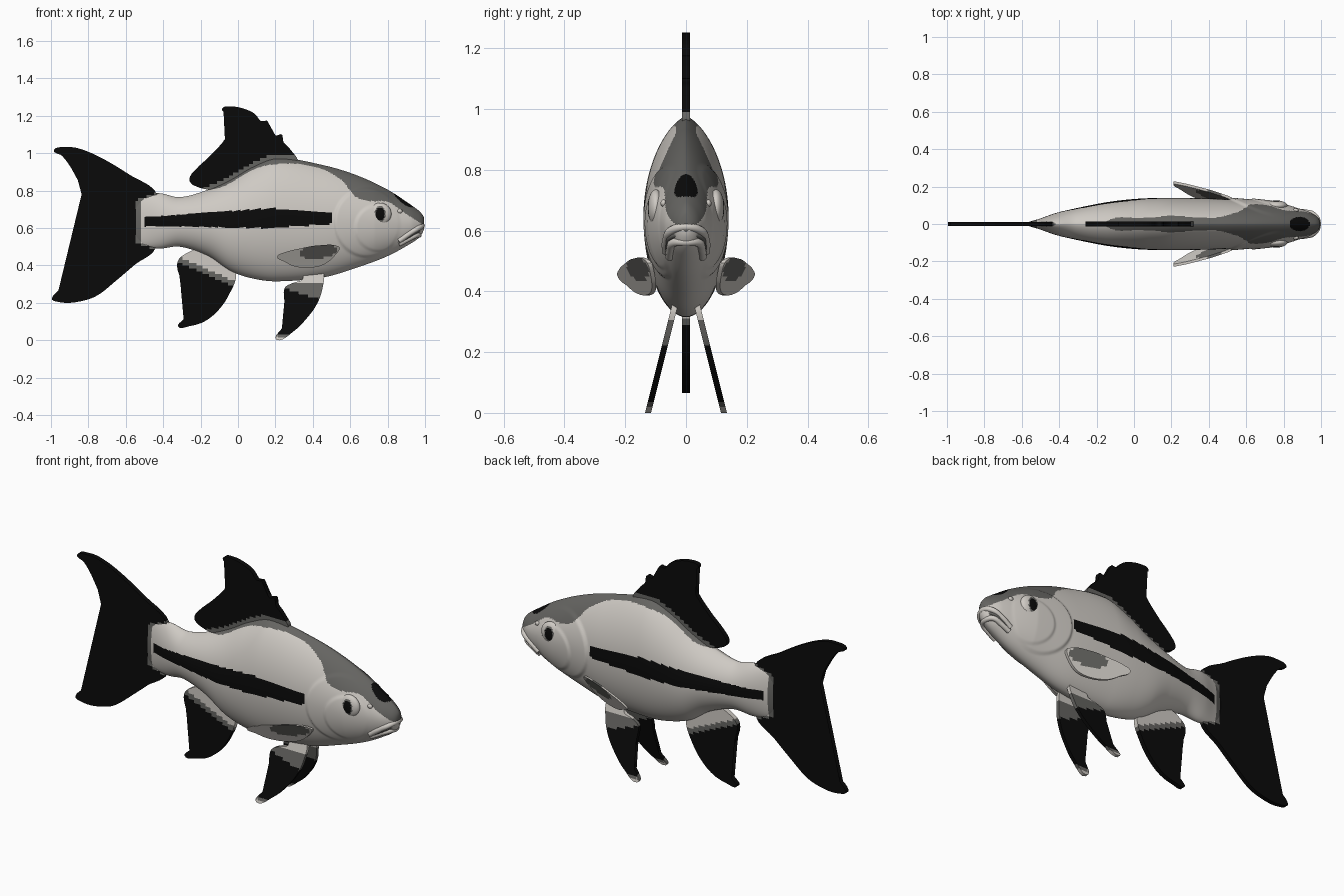
import bpy
import bmesh
import math
from mathutils import Matrix, Vector

start_cube = bpy.data.objects.get("Cube")
if start_cube:
    bpy.data.objects.remove(start_cube, do_unlink=True)


def make_material(name, colour):
    material = bpy.data.materials.new(name)
    material.use_nodes = True
    rgba = (*colour, 1)
    material.diffuse_color = rgba
    shader = material.node_tree.nodes["Principled BSDF"]
    shader.inputs["Base Color"].default_value = rgba
    shader.inputs["Roughness"].default_value = 0.6
    return material


LIGHT, GREY, BLACK = range(3)
palette = [
    make_material("pale_scales", (0.62, 0.59, 0.55)),
    make_material("dark_grey", (0.13, 0.128, 0.12)),
    make_material("black", (0.003, 0.003, 0.003)),
]


def finish(name, bm, colour_rule):
    """Turn a bmesh into a smooth object, colouring each face by its centre."""
    bmesh.ops.recalc_face_normals(bm, faces=bm.faces[:])
    for face in bm.faces:
        face.material_index = colour_rule(face.calc_center_median())
    mesh = bpy.data.meshes.new(name)
    bm.to_mesh(mesh)
    bm.free()
    obj = bpy.data.objects.new(name, mesh)
    bpy.context.collection.objects.link(obj)
    for material in palette:
        mesh.materials.append(material)
    smooth(obj)
    return obj


def smooth(obj):
    bpy.ops.object.select_all(action="DESELECT")
    obj.select_set(True)
    bpy.context.view_layer.objects.active = obj
    bpy.ops.object.shade_smooth_by_angle(angle=math.radians(40))


def sample(table, x):
    """Smoothly interpolate every column of a table keyed on its first one."""
    last = len(table) - 1
    x = min(max(x, table[0][0]), table[last][0])
    i = next(k for k in range(last) if x <= table[k + 1][0])
    a, b = table[i], table[i + 1]
    before, after = table[max(i - 1, 0)], table[min(i + 2, last)]
    step = b[0] - a[0]
    t = (x - a[0]) / step
    values = []
    for c in range(1, len(a)):
        slope_a = (b[c] - before[c]) / (b[0] - before[0]) * step
        slope_b = (after[c] - a[c]) / (after[0] - a[0]) * step
        bend = (1 - t) * slope_a * t * (1 - t) - t * slope_b * t * (1 - t)
        ease = t * t * (3 - 2 * t)
        values.append(a[c] + (b[c] - a[c]) * ease + bend)
    return values


# Body stations: position along the body, top, bottom, half width
stations = [
    (-0.56, 0.74, 0.53, 0.012), (-0.5, 0.775, 0.5, 0.03),
    (-0.42, 0.786, 0.49, 0.058), (-0.31, 0.765, 0.5, 0.084),
    (-0.16, 0.805, 0.45, 0.114), (-0.04, 0.86, 0.37, 0.13),
    (0.08, 0.93, 0.33, 0.138), (0.21, 0.975, 0.315, 0.14),
    (0.46, 0.935, 0.337, 0.134), (0.64, 0.88, 0.39, 0.12),
    (0.8, 0.805, 0.45, 0.1), (0.92, 0.727, 0.515, 0.072),
    (0.97, 0.69, 0.55, 0.046), (0.987, 0.67, 0.575, 0.03),
    (0.995, 0.655, 0.595, 0.014),
]
# Lower edge of the dark back
back_edge = [
    (-0.4, 0.79), (-0.1, 0.815), (0.1, 0.92), (0.28, 0.945), (0.45, 0.915),
    (0.56, 0.85), (0.62, 0.775), (0.7, 0.745), (0.8, 0.74), (0.9, 0.675),
    (1, 0.61),
]


def clamp(value):
    return min(max(value, 0), 1)


def skin_y(x, z):
    """Half width of the body at a height, with raised gill covers."""
    top, bottom, width = sample(stations, x)
    u = max(-1, min(1, (2 * z - top - bottom) / (top - bottom)))
    side = math.sqrt(1 - u * u)
    y = width * side ** (1.35 if u > 0 else 1.05)
    fade = clamp((0.88 - x) / 0.15) * side
    gill = 1 - math.hypot((x - 0.69) / 0.18, (z - 0.63) / 0.19)
    cheek = 1 - math.hypot((x - 0.75) / 0.13, (z - 0.6) / 0.13)
    return y + fade * (0.01 * clamp(gill / 0.07) + 0.006 * clamp(cheek / 0.1))


def tail_colour(p):
    edge = -0.52 + 0.4 * max(0, abs(p.z - 0.635) / 0.15 - 0.75)
    if p.x > edge:
        return LIGHT
    return GREY if p.x > edge - 0.025 else BLACK


def body_colour(p):
    if p.x < -0.4:
        base = tail_colour(p)
        if base != LIGHT:
            return base
    # Nose patch
    if p.z > 0.67 and math.hypot((p.x - 0.885) / 0.055, p.y / 0.038) < 1:
        return BLACK
    # Side stripe
    middle = 0.635 + 0.018 * clamp((p.x + 0.5) / 0.7)
    half = 0.027 + 0.024 * clamp((p.x + 0.4) / 0.5) - 0.02 * clamp((p.x - 0.2) / 0.3)
    if -0.5 < p.x < 0.5 and abs(p.z - middle) < half:
        return BLACK
    return GREY if p.z > sample(back_edge, p.x)[0] else LIGHT


# Body
bm = bmesh.new()
around, along = 192, 230
rings = []
for i in range(along + 1):
    x = stations[0][0] + (stations[-1][0] - stations[0][0]) * i / along
    top, bottom, width = sample(stations, x)
    ring = []
    for j in range(around):
        angle = math.tau * j / around
        z = (top + bottom) / 2 + (top - bottom) / 2 * math.cos(angle)
        y = math.copysign(skin_y(x, z), math.sin(angle))
        ring.append(bm.verts.new((x, y, z)))
    rings.append(ring)
for a, b in zip(rings, rings[1:]):
    for j in range(around):
        k = (j + 1) % around
        bm.faces.new((a[j], a[k], b[k], b[j]))
bm.faces.new(rings[0])
bm.faces.new(rings[-1])
finish("body", bm, body_colour)


def smooth_loop(points, steps=5):
    """Closed smooth curve through the given outline points."""
    pts = [Vector(p) for p in points]
    n = len(pts)
    result = []
    for i in range(n):
        before, a, b, after = (pts[(i + k) % n] for k in (-1, 0, 1, 2))
        reach = (b - a).length
        out_a = (b - before).normalized() * reach
        out_b = (after - a).normalized() * reach
        for s in range(steps):
            t = s / steps
            ease = t * t * (3 - 2 * t)
            bend = t * (1 - t)
            result.append(a.lerp(b, ease) + bend * ((1 - t) * out_a - t * out_b))
    return result


def fin(name, points, thick, colour_rule, lean=lambda x, z: 0):
    """Flat fin: filled outline, sliced into a fine grid, thickened and leaned."""
    bm = bmesh.new()
    outline = [bm.verts.new((p.x, 0, p.y)) for p in smooth_loop(points)]
    bmesh.ops.triangulate(bm, faces=[bm.faces.new(outline)])
    for axis in (0, 2):
        values = [v.co[axis] for v in bm.verts]
        low, high = min(values), max(values)
        normal = Vector((axis == 0, 0, axis == 2))
        count = int((high - low) / 0.015)
        for i in range(1, count):
            cut = normal * (low + (high - low) * i / count)
            bmesh.ops.bisect_plane(bm, geom=bm.verts[:] + bm.edges[:] + bm.faces[:],
                                   plane_co=cut, plane_no=normal)
    old = bm.verts[:]
    grown = bmesh.ops.extrude_face_region(bm, geom=bm.faces[:])["geom"]
    for v in old:
        v.co.y = -thick
    for v in grown:
        if isinstance(v, bmesh.types.BMVert):
            v.co.y = thick
    for v in bm.verts:
        v.co.y += lean(v.co.x, v.co.z)
    finish(name, bm, colour_rule)


# Tail fin
fin("tail_fin", [
    (-0.43, 0.775), (-0.58, 0.885), (-0.74, 0.98), (-0.85, 1.025), (-0.92, 1.033),
    (-0.985, 1.016), (-0.94, 0.985), (-0.885, 0.91), (-0.84, 0.82), (-0.765, 0.636),
    (-0.83, 0.5), (-0.87, 0.39), (-0.92, 0.3), (-0.995, 0.225), (-0.95, 0.203),
    (-0.87, 0.203), (-0.76, 0.235), (-0.65, 0.32), (-0.55, 0.405), (-0.44, 0.495),
], 0.012, tail_colour)

# Dorsal fin
fin("dorsal_fin", [
    (0.315, 0.95), (0.28, 1.02), (0.235, 1.07), (0.235, 1.1), (0.2, 1.095),
    (0.165, 1.135), (0.155, 1.175), (0.13, 1.165), (0.09, 1.21), (0.04, 1.235),
    (-0.03, 1.25), (-0.085, 1.238), (-0.05, 1.2), (-0.045, 1.14), (-0.07, 1.075),
    (-0.15, 0.985), (-0.22, 0.92), (-0.26, 0.865), (-0.24, 0.83), (-0.14, 0.805),
    (0, 0.84), (0.2, 0.92),
], 0.013, lambda p: BLACK if p.z > sample(stations, p.x)[0] + 0.02 else GREY)


def anal_colour(p):
    drop = 0.43 - 0.44 * (p.x + 0.28) - p.z
    return LIGHT if drop < 0 else GREY if drop < 0.03 else BLACK


# Anal fin
fin("anal_fin", [
    (-0.01, 0.36), (-0.05, 0.24), (-0.11, 0.155), (-0.18, 0.1), (-0.26, 0.075),
    (-0.32, 0.073), (-0.285, 0.12), (-0.27, 0.19), (-0.28, 0.27), (-0.315, 0.35),
    (-0.325, 0.41), (-0.3, 0.45), (-0.2, 0.49), (-0.08, 0.45),
], 0.013, anal_colour)


def pelvic_colour(p):
    if p.z > 0.305 or p.z < 0.02:
        return LIGHT
    return GREY if p.z > 0.245 - 0.3 * (p.x - 0.35) or p.z < 0.035 else BLACK


def pectoral_colour(p):
    along, up = (p.x - 0.43) / 0.1, (p.z - 0.473 - 0.1 * (p.x - 0.43)) / 0.036
    return GREY if math.hypot(along, up) < 1 else LIGHT


def eye_colour(p):
    spread = math.hypot(p.x - 0.76, (p.z - 0.675) * 0.7)
    return BLACK if spread < 0.024 else GREY if spread < 0.03 else LIGHT


def ball(name, centre, size, colour_rule):
    bm = bmesh.new()
    shape = Matrix.Translation(centre) @ Matrix.Diagonal((*size, 1))
    bmesh.ops.create_uvsphere(bm, u_segments=48, v_segments=32, radius=1,
                              matrix=shape @ Matrix.Rotation(math.pi / 2, 4, "X"))
    finish(name, bm, colour_rule)


# Paired fins, eyes and nostrils
for side, label in ((1, "left"), (-1, "right")):
    fin(label + "_pelvic_fin", [
        (0.36, 0.37), (0.45, 0.37), (0.45, 0.27), (0.42, 0.19), (0.37, 0.12),
        (0.3, 0.05), (0.205, 0.003), (0.245, 0.08), (0.26, 0.15), (0.247, 0.22),
        (0.25, 0.28), (0.29, 0.305), (0.345, 0.325),
    ], 0.01, pelvic_colour, lambda x, z: side * (0.045 + 0.25 * (0.32 - z)))
    fin(label + "_pectoral_fin", [
        (0.54, 0.5), (0.52, 0.455), (0.46, 0.405), (0.38, 0.387), (0.3, 0.395),
        (0.25, 0.42), (0.21, 0.445), (0.25, 0.47), (0.33, 0.49), (0.43, 0.507),
    ], 0.007, pectoral_colour,
        lambda x, z: side * (0.125 + 0.36 * (0.54 - x) + 0.5 * (z - 0.5)))
    surface = skin_y(0.76, 0.675)
    ball(label + "_eye", (0.76, side * (surface - 0.016), 0.675),
         (0.06, 0.027, 0.06), eye_colour)
    ball(label + "_nostril", (0.865, side * skin_y(0.865, 0.69), 0.69),
         (0.014, 0.01, 0.012), lambda p: LIGHT)


# Mouth: two lips and the dark gap between them
def lip(name, path, radius, material):
    half = [(x, skin_y(x, z), z) for x, z in path[1:]]
    points = [(x, -y, z) for x, y, z in reversed(half)]
    points += [(path[0][0], 0, path[0][1])] + half
    curve = bpy.data.curves.new(name, "CURVE")
    curve.dimensions = "3D"
    curve.bevel_depth = radius
    curve.use_fill_caps = True
    spline = curve.splines.new("BEZIER")
    spline.bezier_points.add(len(points) - 1)
    for knot, co in zip(spline.bezier_points, points):
        knot.co = co
        knot.handle_left_type = knot.handle_right_type = "AUTO"
    curve.materials.append(material)
    obj = bpy.data.objects.new(name, curve)
    bpy.context.collection.objects.link(obj)
    bpy.ops.object.select_all(action="DESELECT")
    obj.select_set(True)
    bpy.context.view_layer.objects.active = obj
    bpy.ops.object.convert(target="MESH")
    smooth(bpy.context.view_layer.objects.active)


lip("upper_lip", [(0.985, 0.612), (0.965, 0.6), (0.92, 0.572), (0.86, 0.53)], 0.014, palette[LIGHT])
lip("mouth_gap", [(0.974, 0.588), (0.955, 0.58), (0.915, 0.556), (0.86, 0.522)], 0.009, palette[GREY])
lip("lower_lip", [(0.968, 0.562), (0.95, 0.56), (0.91, 0.54), (0.86, 0.513)], 0.014, palette[LIGHT])
